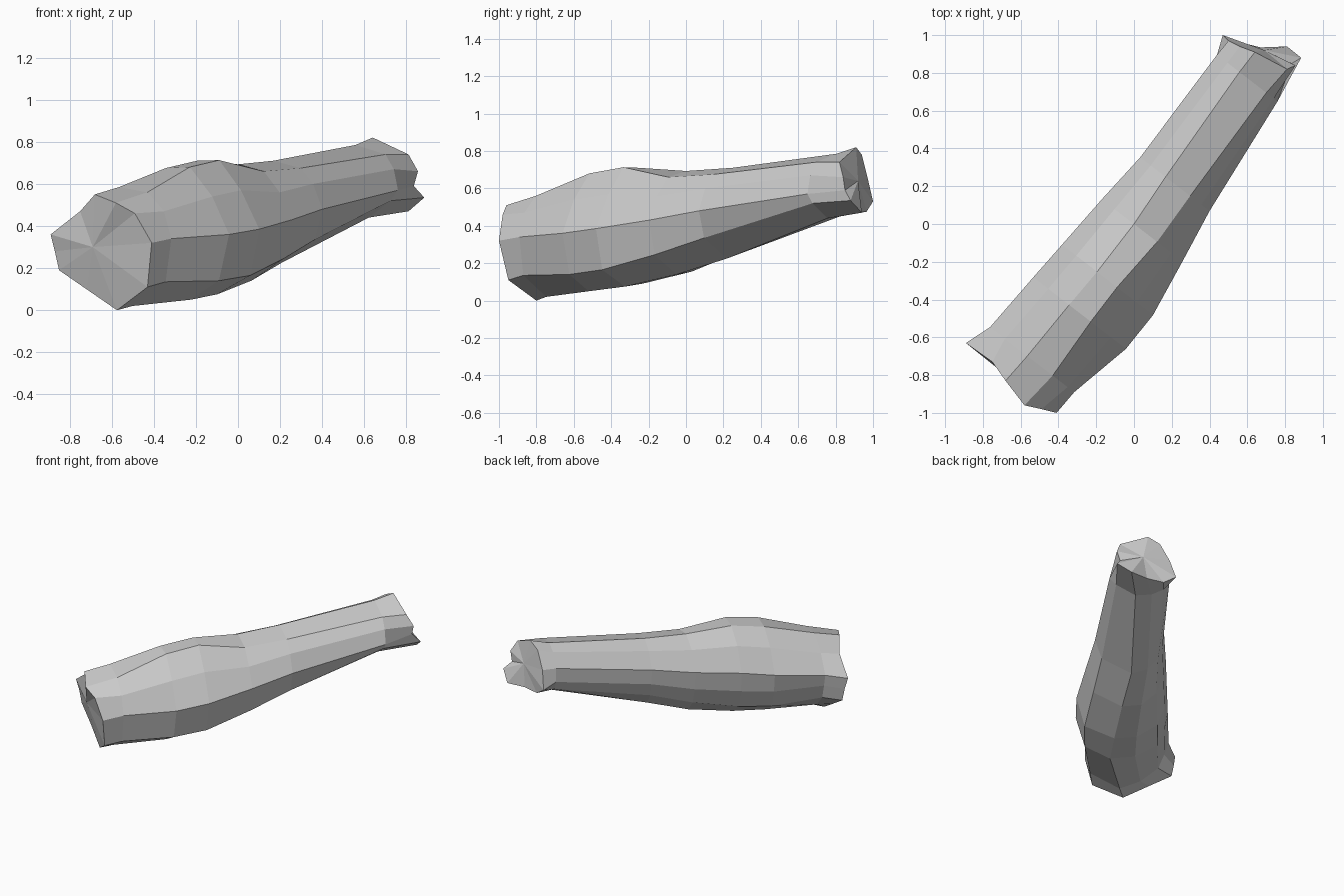
import bpy, bmesh

# Horizontal direction of the limb
AX, AY = 0.61, 0.79

# Flared rings at the thick front end and the thin back end (x, y, z)
front_ring = [
    (-0.68, -0.83, 0.55), (-0.58, -0.96, 0.51), (-0.49, -0.98, 0.46), (-0.41, -1.0, 0.32),
    (-0.43, -0.95, 0.11), (-0.575, -0.80, 0.0), (-0.72, -0.70, 0.10), (-0.85, -0.62, 0.19),
    (-0.87, -0.62, 0.28), (-0.89, -0.63, 0.36), (-0.75, -0.73, 0.47)]
back_ring = [
    (0.64, 0.91, 0.82), (0.81, 0.82, 0.74), (0.855, 0.84, 0.66), (0.835, 0.85, 0.59),
    (0.885, 0.88, 0.535), (0.81, 0.94, 0.47), (0.67, 0.935, 0.475), (0.55, 0.965, 0.475),
    (0.47, 1.0, 0.53), (0.50, 0.97, 0.66), (0.56, 0.94, 0.78)]

# Cross-sections between them: distance along the axis, then (sideways, z) points
sections = [
    (-0.90, [(-.02, .585), (.15, .56), (.25, .47), (.294, .34), (.26, .135), (.06, .02),
             (-.08, .08), (-.20, .185), (-.24, .29), (-.27, .38), (-.17, .50)]),
    (-0.55, [(-.01, .675), (.135, .68), (.27, .54), (.371, .36), (.31, .14), (.14, .05),
             (-.03, .07), (-.18, .16), (-.23, .29), (-.25, .42), (-.15, .58)]),
    (-0.32, [(0, .71), (.134, .713), (.265, .57), (.375, .385), (.32, .165), (.12, .075),
             (-.03, .09), (-.17, .185), (-.22, .32), (-.235, .46), (-.14, .62)]),
    (0.00, [(.0, .693), (.155, .66), (.25, .56), (.325, .43), (.275, .245), (.08, .14),
            (-.05, .155), (-.15, .25), (-.20, .37), (-.215, .50), (-.13, .63)]),
    (0.30, [(-.02, .71), (.145, .675), (.22, .60), (.275, .48), (.23, .335), (.03, .225),
            (-.08, .26), (-.15, .345), (-.18, .44), (-.19, .55), (-.12, .66)]),
    (0.98, [(-.05, .785), (.13, .74), (.18, .67), (.205, .57), (.16, .52), (.03, .44),
            (-.08, .45), (-.16, .49), (-.20, .56), (-.20, .66), (-.13, .75)])]


def place(s, pts):
    return [(AX * s + AY * w, AY * s - AX * w, z) for w, z in pts]


rings = [front_ring] + [place(s, pts) for s, pts in sections] + [back_ring]

# Loft the faceted bark
bm = bmesh.new()
loops = [[bm.verts.new(p) for p in ring] for ring in rings]
n = len(front_ring)
for a, b in zip(loops, loops[1:]):
    for i in range(n):
        j = (i + 1) % n
        bm.faces.new((a[i], a[j], b[j], b[i]))

# Close both ends with a fan around a centre point
for loop, centre in ((loops[0], (-0.69, -0.79, 0.30)), (loops[-1], (0.69, 0.92, 0.64))):
    c = bm.verts.new(centre)
    for i in range(n):
        bm.faces.new((loop[i], loop[(i + 1) % n], c))

bmesh.ops.recalc_face_normals(bm, faces=bm.faces)
mesh = bpy.data.meshes.new("log")
bm.to_mesh(mesh)
bm.free()
bpy.context.collection.objects.link(bpy.data.objects.new("log", mesh))
